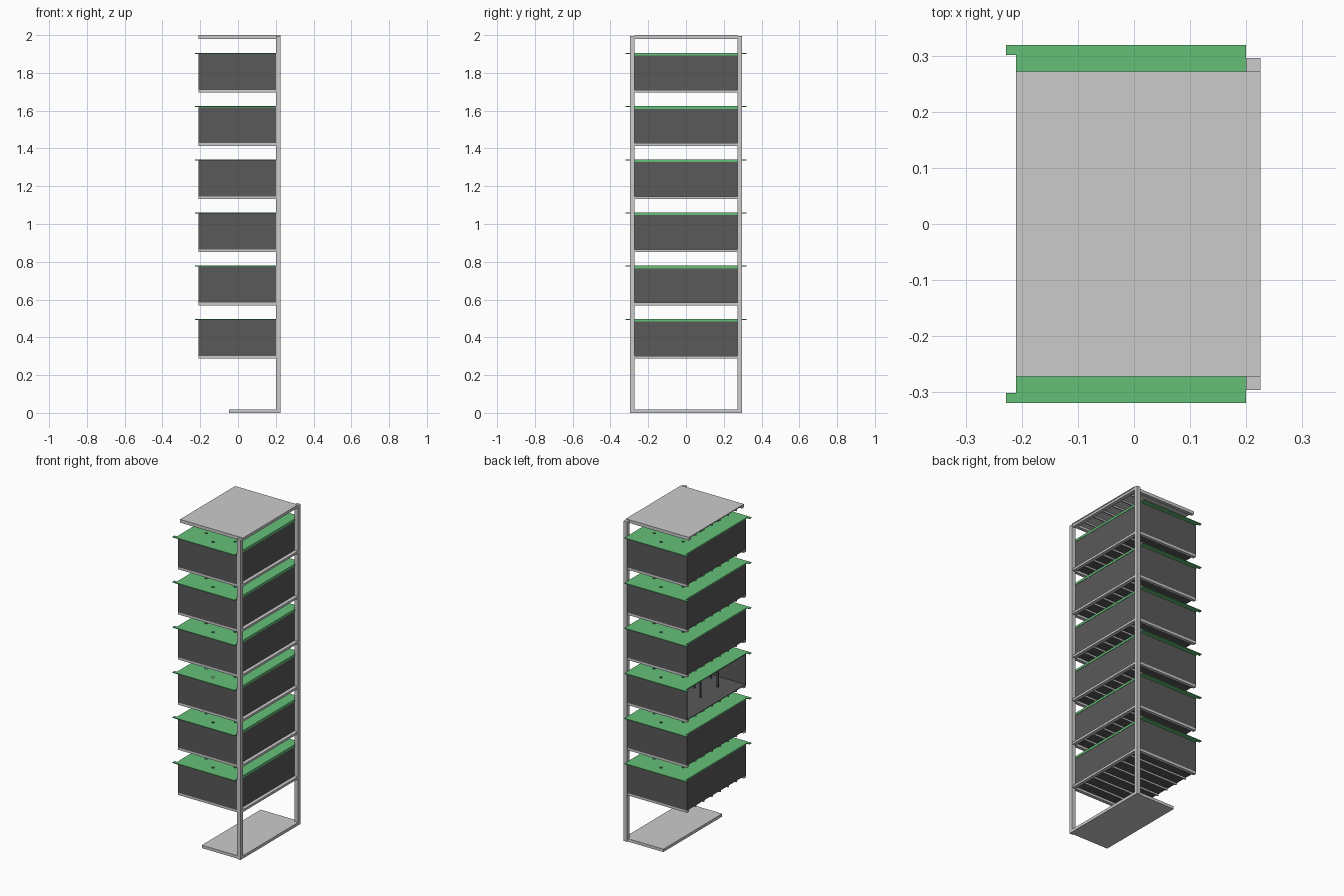
import bpy, bmesh
from mathutils import Matrix, Vector

if "Cube" in bpy.data.objects:
    bpy.data.objects.remove(bpy.data.objects["Cube"])


def material(name, color):
    m = bpy.data.materials.new(name)
    m.diffuse_color = color
    m.use_nodes = True
    m.node_tree.nodes["Principled BSDF"].inputs["Base Color"].default_value = m.diffuse_color
    return m


GREEN = material("lid_green", (0.13, 0.53, 0.19, 1))
DARK = material("bin_dark", (0.1, 0.1, 0.1, 1))
W = 0.29          # half width of bins and base
SPOTS = [(x, y) for x in (-0.1, 0.1) for y in (-0.17, 0, 0.17)]
SPOTS += [(0, -0.085), (0, 0.085), (0, -0.245), (0, 0.245)]


def add_box(bm, x0, x1, y0, y1, z0, z1):
    size = (x1 - x0, y1 - y0, z1 - z0)
    centre = Vector((x0 + x1, y0 + y1, z0 + z1)) / 2
    mat = Matrix.Translation(centre) @ Matrix.Diagonal((*size, 1))
    bmesh.ops.create_cube(bm, size=1, matrix=mat)


def finish(bm, name, mat=None):
    me = bpy.data.meshes.new(name)
    bm.to_mesh(me)
    bm.free()
    ob = bpy.data.objects.new(name, me)
    bpy.context.collection.objects.link(ob)
    if mat:
        me.materials.append(mat)
    return ob


def boxes(name, parts, mat=None):
    bm = bmesh.new()
    for p in parts:
        add_box(bm, *p)
    return finish(bm, name, mat)


def cylinders(name, z0, z1, r, mat=None):
    bm = bmesh.new()
    for x, y in SPOTS:
        bmesh.ops.create_cone(bm, cap_ends=True, segments=16, radius1=r, radius2=r,
                              depth=z1 - z0, matrix=Matrix.Translation((x, y, (z0 + z1) / 2)))
    return finish(bm, name, mat)


def shelf(name, z, w=W, h=0.014):
    # back crossbar, side arms and thin rods running forward
    parts = [(0.2, 0.222, -0.272, 0.272, z, z + h)]
    for s in (-1, 1):
        y0, y1 = sorted((s * w, s * (w - 0.02)))
        parts.append((-0.21, 0.2, y0, y1, z, z + h))
    for i in range(6):
        y = -0.2 + 0.08 * i
        parts.append((-0.21, 0.2, y - 0.004, y + 0.004, z + 0.004, z + h))
    boxes(name, parts)


def bin_box(name, z0, z1, open_end):
    t = 0.004
    parts = [(-0.21, 0.2, -W, W, z0, z0 + t),
             (0.2 - t, 0.2, -W, W, z0 + t, z1),
             (-0.21, 0.2 - t, -W, -W + t, z0 + t, z1),
             (-0.21, 0.2 - t, W - t, W, z0 + t, z1)]
    if not open_end:
        parts.append((-0.21, -0.21 + t, -W + t, W - t, z0 + t, z1))
    boxes(name, parts, DARK)


# Posts, base and top
for s, n in ((-1, "front"), (1, "back")):
    boxes(n + "_post", [(0.2, 0.225, s * 0.284 - 0.012, s * 0.284 + 0.012, 0, 1.995)])
boxes("base_plate", [(-0.047, 0.2, -W, W, 0, 0.018), (0.2, 0.225, -0.272, 0.272, 0, 0.018)])
shelf("top_frame", 1.98, w=0.272)
boxes("top_plate", [(-0.21, 0.225, -0.272, 0.272, 1.994, 2.0)])

# Six shelves, each with a bin, perforated lid and tubes
for i in range(6):
    z = 0.288 + 0.2815 * i
    top = z + 0.21
    shelf(f"shelf_{i + 1}", z)
    bin_box(f"bin_{i + 1}", z + 0.014, top - 0.006, open_end=(i == 2))
    lid = boxes(f"lid_{i + 1}", [(-0.21, 0.2, -W, W, top - 0.006, top)], GREEN)
    cutter = cylinders(f"hole_cutter_{i + 1}", top - 0.02, top + 0.02, 0.009)
    cutter.hide_render = True
    cutter.hide_viewport = True
    mod = lid.modifiers.new("holes", 'BOOLEAN')
    mod.operation = 'DIFFERENCE'
    mod.solver = 'EXACT'
    mod.object = cutter
    # Side flanges with corner tabs, and the lip behind
    rim = [(0.2, 0.202, -0.272, 0.272, top - 0.014, top)]
    for s in (-1, 1):
        for x, a, b in ((-0.21, W, 0.301), (-0.228, 0.301, 0.319)):
            y0, y1 = sorted((s * a, s * b))
            rim.append((x, 0.2, y0, y1, top - 0.005, top))
    boxes(f"lid_rim_{i + 1}", rim, GREEN)
    cylinders(f"tubes_{i + 1}", z + 0.018, top - 0.008, 0.006, DARK)
